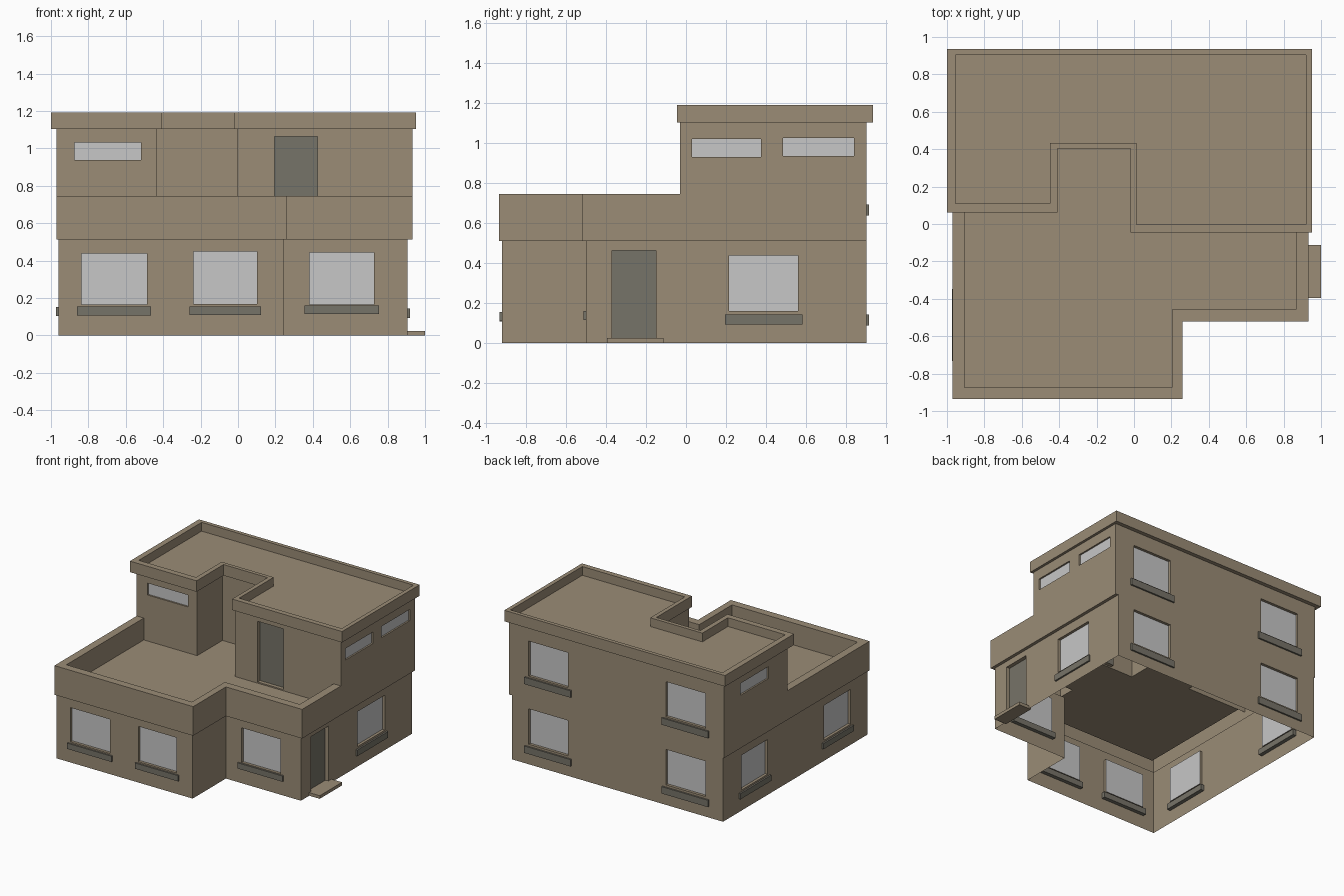
import bpy, bmesh
from mathutils import Vector, Matrix

cube = bpy.data.objects.get("Cube")
if cube:
    bpy.data.objects.remove(cube, do_unlink=True)


def material(name, rgb):
    m = bpy.data.materials.new(name)
    m.use_nodes = True
    m.diffuse_color = (*rgb, 1)
    m.node_tree.nodes["Principled BSDF"].inputs["Base Color"].default_value = (*rgb, 1)
    return m


stone = material("warm stone", (0.325, 0.262, 0.182))
pane = material("pale grey glass", (0.57, 0.57, 0.57))
dark = material("dark grey trim", (0.183, 0.172, 0.138))

# One bmesh per kind of part
PARTS = {"ground_floor_walls": stone, "upper_floor_walls": stone, "terrace": stone,
         "upper_roof": stone, "door_step": stone, "window_panes": pane,
         "doors": dark, "window_sills": dark}
meshes = {name: bmesh.new() for name in PARTS}


def face(part, pts):
    bm = meshes[part]
    bm.faces.new([bm.verts.new(p) for p in pts])


def loft(part, rings, closed):
    """Join matching paths, each given as (points, height)."""
    for (a, za), (b, zb) in zip(rings, rings[1:]):
        n = len(a)
        for i in range(n if closed else n - 1):
            j = (i + 1) % n
            face(part, [(*a[i], za), (*a[j], za), (*b[j], zb), (*b[i], zb)])


def box(part, lo, hi):
    lo, hi = Vector(lo), Vector(hi)
    size = [abs(c) for c in hi - lo]
    bmesh.ops.create_cube(meshes[part], size=1,
                          matrix=Matrix.Translation((lo + hi) / 2) @ Matrix.Diagonal((*size, 1)))


RECESS = {"window": 0.022, "slot": 0.013, "door": 0.03}


def wall(part, p, q, z0, z1, openings=()):
    """Sheet wall from p to q, with recessed openings and projecting sills,
    each (kind, from, to, bottom, top) measured along the wall's own axis."""
    axis = 0 if abs(q[0] - p[0]) > abs(q[1] - p[1]) else 1
    along = Vector((q[0] - p[0], q[1] - p[1], 0)).normalized()
    inward = Vector((-along.y, along.x, 0))
    backwards = q[axis] < p[axis]

    def pt(u, z, depth=0.0):
        v = Vector((p[0], p[1], z))
        v[axis] = u
        return v + inward * depth

    holes = [o for o in openings if o[0] != "sill"]
    us = sorted({p[axis], q[axis], *(u for o in holes for u in o[1:3])}, reverse=backwards)
    zs = sorted({z0, z1, *(z for o in holes for z in o[3:5])})
    for a, b in zip(us, us[1:]):
        for c, d in zip(zs, zs[1:]):
            mu, mz = (a + b) / 2, (c + d) / 2
            if not any(o[1] < mu < o[2] and o[3] < mz < o[4] for o in holes):
                face(part, [pt(a, c), pt(b, c), pt(b, d), pt(a, d)])
    for kind, a, b, c, d in openings:
        if kind == "sill":
            box("window_sills", pt(a, c, -0.013), pt(b, d, 0.03))
            continue
        if backwards:
            a, b = b, a
        depth = RECESS[kind]
        corners = [(a, c), (b, c), (b, d), (a, d)]
        for i in range(4):
            s, t = corners[i], corners[(i + 1) % 4]
            face(part, [pt(*s), pt(*t), pt(*t, depth), pt(*s, depth)])
        face("doors" if kind == "door" else "window_panes", [pt(*s, depth) for s in corners])


def window(a, b, z0, z1, sill_z, sill_height=0.046, margin=0.022):
    """Window with a slightly wider sill below it."""
    return [("window", a, b, z0, z1),
            ("sill", a - margin, b + margin, sill_z, sill_z + sill_height)]


def walls(part, outline, z0, z1, openings):
    for i, p in enumerate(outline):
        base = z0[i] if isinstance(z0, list) else z0
        wall(part, p, outline[(i + 1) % len(outline)], base, z1, openings.get(i, ()))


LEDGE, FLOOR, RAIL, EAVE, ROOF, TOP = 0.512, 0.57, 0.745, 1.104, 1.122, 1.192
BACK = 0.903

# Ground floor, open below
ground = [(-0.96, BACK), (-0.96, -0.92), (0.243, -0.92), (0.243, -0.5), (0.907, -0.5), (0.907, BACK)]
walls("ground_floor_walls", ground, 0, LEDGE, {
    0: window(-0.71, -0.37, 0.165, 0.443, 0.105) + window(0.34, 0.67, 0.165, 0.443, 0.105, margin=0.03),
    1: window(-0.838, -0.487, 0.165, 0.438, 0.108) + window(-0.238, 0.102, 0.167, 0.449, 0.11),
    3: window(0.382, 0.727, 0.165, 0.443, 0.115, margin=0.026),
    4: [("door", -0.37, -0.15, 0.022, 0.464)] + window(0.216, 0.561, 0.16, 0.439, 0.094, 0.05),
    5: window(-0.805, -0.455, 0.16, 0.443, 0.088, 0.055, 0.03)
       + window(0.41, 0.76, 0.16, 0.443, 0.088, 0.055, 0.03),
})
box("door_step", (0.89, -0.395, 0), (1.0, -0.113, 0.025))

# Overhanging ledge, parapet and floor of the terrace
ledge = [(-0.97, BACK), (-0.97, -0.935), (0.258, -0.935), (0.258, -0.521), (0.932, -0.521), (0.932, BACK)]
loft("terrace", [(ground, LEDGE), (ledge, LEDGE)], False)
outer = [(-0.97, 0.105)] + ledge[1:5] + [(0.932, -0.03)]
inner = [(-0.907, 0.105), (-0.907, -0.873), (0.204, -0.873),
         (0.204, -0.458), (0.867, -0.458), (0.867, -0.03)]
loft("terrace", [(outer, LEDGE), (outer, RAIL), (inner, RAIL), (inner, FLOOR)], False)

# Upper floor, with a deep notch in its front
upper = [(-0.97, 0.105), (-0.435, 0.105), (-0.435, 0.425), (-0.004, 0.425),
         (-0.004, -0.03), (0.932, -0.03), (0.932, BACK), (-0.97, BACK)]
face("terrace", [(*p, FLOOR) for p in inner + upper[4:0:-1]])
walls("upper_floor_walls", upper, [FLOOR] * 5 + [LEDGE] * 3, EAVE, {
    0: [("slot", -0.873, -0.518, 0.938, 1.033)],
    4: [("door", 0.195, 0.425, FLOOR + 0.01, 1.065)],
    5: [("slot", 0.03, 0.375, 0.93, 1.022), ("slot", 0.485, 0.84, 0.935, 1.025)],
    6: window(-0.805, -0.455, 0.705, 0.985, 0.638, 0.055, 0.03)
       + window(0.41, 0.76, 0.705, 0.985, 0.638, 0.055, 0.03),
    7: [("slot", 0.345, 0.695, 0.935, 1.03)],
})

# Upper roof with its overhanging rim
rim = [(-1.0, 0.062), (-0.41, 0.062), (-0.41, 0.403), (-0.02, 0.403),
       (-0.02, -0.046), (0.953, -0.046), (0.953, 0.935), (-1.0, 0.935)]
tray = [(-0.955, 0.11), (-0.448, 0.11), (-0.448, 0.433), (0.013, 0.433),
        (0.013, -0.004), (0.92, -0.004), (0.92, 0.904), (-0.955, 0.904)]
loft("upper_roof", [(upper, EAVE), (rim, EAVE), (rim, TOP), (tray, TOP), (tray, ROOF)], True)
face("upper_roof", [(*p, ROOF) for p in tray])

# Turn every part into an object
for name, bm in meshes.items():
    bmesh.ops.remove_doubles(bm, verts=bm.verts, dist=0.0005)
    me = bpy.data.meshes.new(name)
    bm.to_mesh(me)
    bm.free()
    me.materials.append(PARTS[name])
    bpy.context.collection.objects.link(bpy.data.objects.new(name, me))
